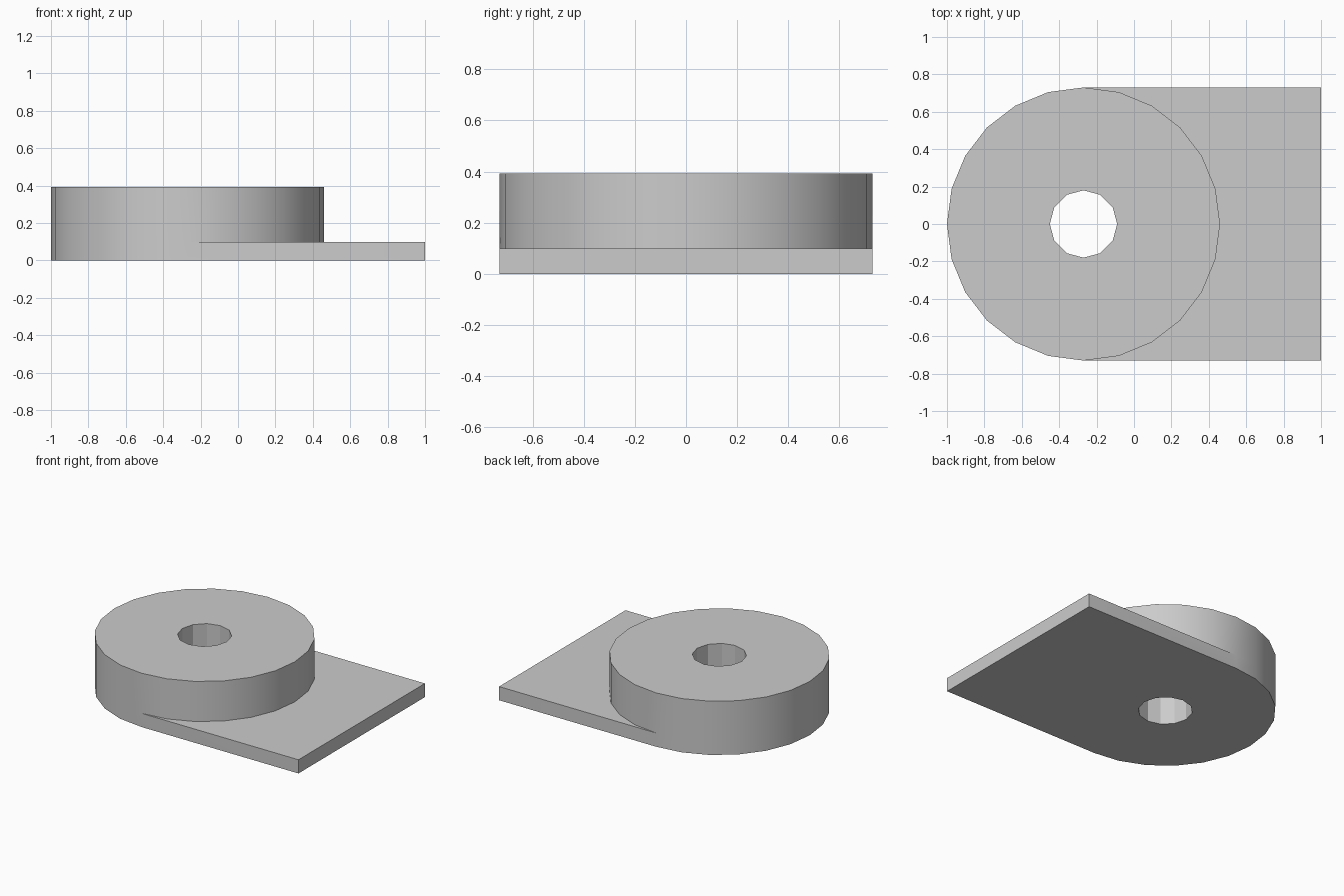
import bpy
import bmesh
from math import cos, sin, pi, radians

cube = bpy.data.objects.get("Cube")
if cube:
    bpy.data.objects.remove(cube, do_unlink=True)

CENTER_X, RADIUS, HOLE_RADIUS = -0.27, 0.73, 0.18
PLATE_END, PLATE_TOP, HUB_TOP = 1.0, 0.1, 0.393
SIDES, HOLE_SIDES = 24, 12

grey = bpy.data.materials.new("plain grey")
grey.use_nodes = True
colour = (0.6, 0.6, 0.6, 1)
grey.diffuse_color = colour
grey.node_tree.nodes["Principled BSDF"].inputs["Base Color"].default_value = colour

bm = bmesh.new()


def ring(radius, sides, z):
    """Circle of vertices, starting at the -y side."""
    angles = [2 * pi * i / sides - pi / 2 for i in range(sides)]
    return [bm.verts.new((CENTER_X + radius * cos(a), radius * sin(a), z)) for a in angles]


def wall(low, high, start, end):
    """Quads between two matching loops."""
    n = len(low)
    for i in range(start, end):
        j = (i + 1) % n
        bm.faces.new((low[i], low[j], high[j], high[i]))


def annulus(outer, inner):
    """Flat face with a hole, two outer sides per hole side."""
    for i in range(HOLE_SIDES):
        k, j = 2 * i, (i + 1) % HOLE_SIDES
        bm.faces.new((outer[k], outer[k + 1], outer[(k + 2) % SIDES], inner[j], inner[i]))


# Round hub with its through hole
base, middle, top = [ring(RADIUS, SIDES, z) for z in (0, PLATE_TOP, HUB_TOP)]
hole_base, hole_top = [ring(HOLE_RADIUS, HOLE_SIDES, z) for z in (0, HUB_TOP)]
annulus(base, hole_base)
annulus(top, hole_top)
wall(hole_base, hole_top, 0, HOLE_SIDES)
wall(middle, top, 0, SIDES)
wall(base, middle, SIDES // 2, SIDES)

# Flat plate running tangent from the hub
outlines = []
for loop, z in ((base, 0), (middle, PLATE_TOP)):
    corners = [bm.verts.new((PLATE_END, y, z)) for y in (RADIUS, -RADIUS)]
    bm.faces.new(loop[:SIDES // 2 + 1] + corners)
    outlines.append([loop[SIDES // 2]] + corners + [loop[0]])
wall(outlines[0], outlines[1], 0, 3)

bmesh.ops.recalc_face_normals(bm, faces=bm.faces[:])
mesh = bpy.data.meshes.new("hub_with_plate")
bm.to_mesh(mesh)
bm.free()
mesh.materials.append(grey)
body = bpy.data.objects.new("hub_with_plate", mesh)
bpy.context.collection.objects.link(body)

# Smooth round walls, crisp rims
bpy.ops.object.select_all(action="DESELECT")
body.select_set(True)
bpy.context.view_layer.objects.active = body
bpy.ops.object.shade_smooth_by_angle(angle=radians(25))
